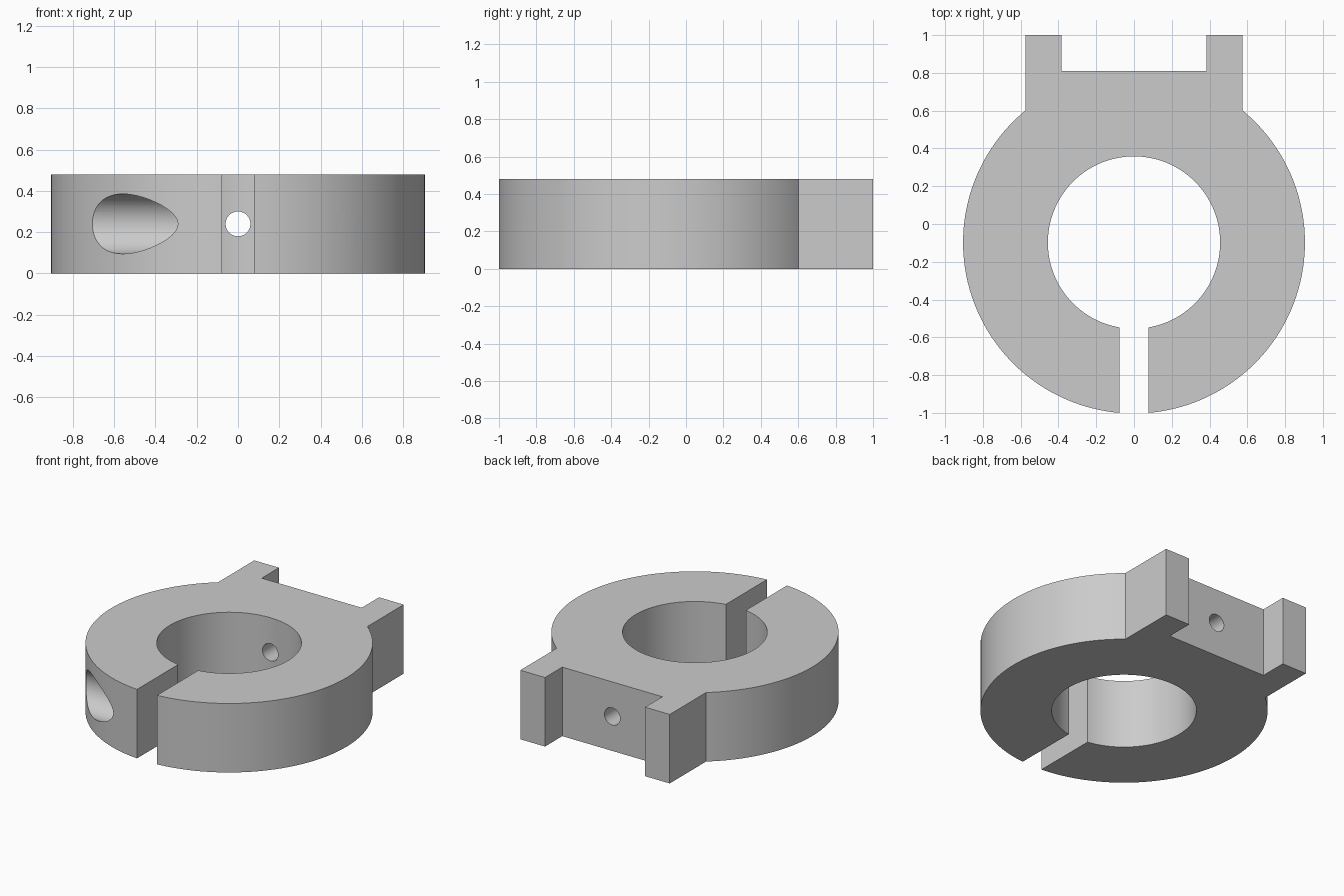
import bpy, bmesh
from math import sin, cos, asin, acos, pi, radians
from mathutils import Matrix

if "Cube" in bpy.data.objects:
    bpy.data.objects.remove(bpy.data.objects["Cube"], do_unlink=True)

HEIGHT, CENTRE_Y = 0.48, -0.098
OUTER, BORE, HALF_GAP = 0.905, 0.456, 0.077
TAB_OUT, TAB_IN, TAB_END, BACK = 0.575, 0.385, 1.0, 0.81
BOLT_Y, MID_Z = -0.81, HEIGHT / 2

grey = bpy.data.materials.new("plain grey")
grey.use_nodes = True
grey.diffuse_color = (0.6, 0.6, 0.6, 1)
grey.node_tree.nodes["Principled BSDF"].inputs["Base Color"].default_value = (0.6, 0.6, 0.6, 1)


def arc(radius, start, end, steps):
    angles = [start + (end - start) * i / steps for i in range(steps + 1)]
    return [(radius * cos(a), CENTRE_Y + radius * sin(a)) for a in angles]


def make_object(name, bm):
    bmesh.ops.recalc_face_normals(bm, faces=bm.faces)
    mesh = bpy.data.meshes.new(name)
    bm.to_mesh(mesh)
    bm.free()
    mesh.materials.append(grey)
    obj = bpy.data.objects.new(name, mesh)
    bpy.context.collection.objects.link(obj)
    return obj


def drill(name, axis, radius, start, end):
    """Cylindrical cutter at mid height, running along x or y."""
    bm = bmesh.new()
    bmesh.ops.create_cone(bm, cap_ends=True, segments=48, radius1=radius,
                          radius2=radius, depth=end - start)
    middle = (start + end) / 2
    if axis == "X":
        place = Matrix.Translation((middle, BOLT_Y, MID_Z)) @ Matrix.Rotation(pi / 2, 4, "Y")
    else:
        place = Matrix.Translation((0, middle, MID_Z)) @ Matrix.Rotation(pi / 2, 4, "X")
    bm.transform(place)
    cutter = make_object(name, bm)
    cutter.hide_render = True
    return cutter


# Split ring with two rear tabs: half outline, mirrored and extruded
half = arc(BORE, pi / 2, -acos(HALF_GAP / BORE), 64)
half += arc(OUTER, -acos(HALF_GAP / OUTER), acos(TAB_OUT / OUTER), 72)
half += [(TAB_OUT, TAB_END), (TAB_IN, TAB_END), (TAB_IN, BACK)]
outline = half + [(-x, y) for x, y in reversed(half[1:])]

bm = bmesh.new()
base = bm.faces.new([bm.verts.new((x, y, 0)) for x, y in outline])
top = bmesh.ops.extrude_face_region(bm, geom=[base])["geom"]
bmesh.ops.translate(bm, vec=(0, 0, HEIGHT),
                    verts=[v for v in top if isinstance(v, bmesh.types.BMVert)])
collar = make_object("clamp_collar", bm)

# Clamp bolt hole, bolt head recess and rear mounting hole
cutters = [
    drill("bolt_hole_cutter", "X", 0.06, -1.0, 1.0),
    drill("bolt_head_cutter", "X", 0.145, -1.0, -0.28),
    drill("rear_hole_cutter", "Y", 0.06, 0.1, 0.95),
]
bpy.ops.object.select_all(action="DESELECT")
collar.select_set(True)
bpy.context.view_layer.objects.active = collar
for cutter in cutters:
    cut = collar.modifiers.new(cutter.name, "BOOLEAN")
    cut.operation = "DIFFERENCE"
    cut.solver = "EXACT"
    cut.object = cutter
    bpy.ops.object.modifier_apply(modifier=cut.name)
    bpy.data.objects.remove(cutter, do_unlink=True)

bpy.ops.object.shade_smooth_by_angle(angle=radians(30))
